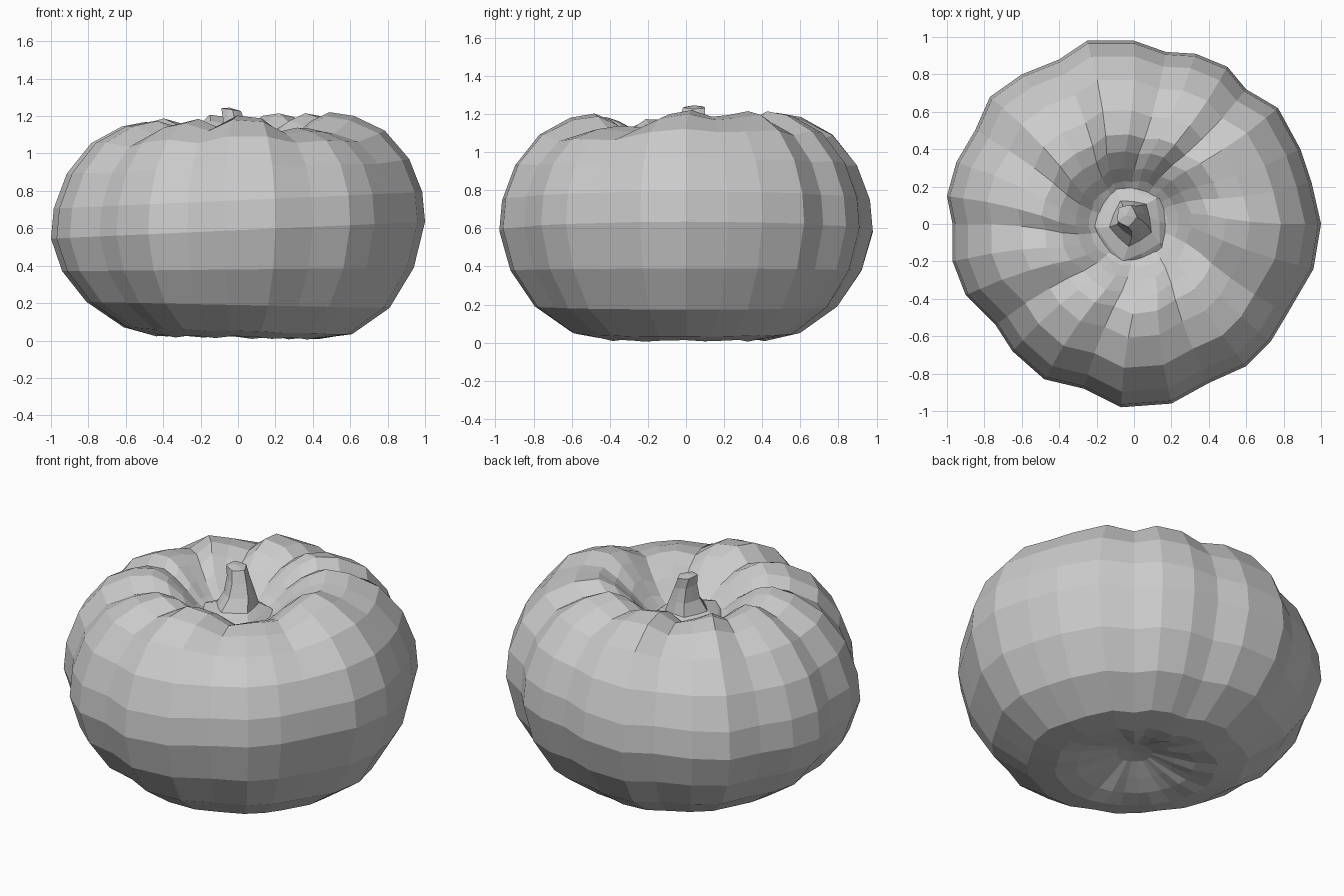
import bpy, bmesh, math
from mathutils import Vector

if "Cube" in bpy.data.objects:
    bpy.data.objects.remove(bpy.data.objects["Cube"])


def loft(name, rings, cap_start, cap_end):
    """Skin a list of equal-length rings with quads, and fan-close the ends."""
    bm = bmesh.new()
    rows = [[bm.verts.new(p) for p in ring] for ring in rings]
    n = len(rows[0])
    for a, b in zip(rows, rows[1:]):
        for i in range(n):
            j = (i + 1) % n
            bm.faces.new((a[i], a[j], b[j], b[i]))
    for row, tip in ((rows[0], cap_start), (rows[-1], cap_end)):
        if tip:
            c = bm.verts.new(tip)
            for i in range(n):
                bm.faces.new((row[i], row[(i + 1) % n], c))
    bmesh.ops.recalc_face_normals(bm, faces=bm.faces)
    mesh = bpy.data.meshes.new(name)
    bm.to_mesh(mesh)
    bm.free()
    obj = bpy.data.objects.new(name, mesh)
    bpy.context.collection.objects.link(obj)
    return obj


# Ribbed outline at the widest height, counter-clockwise from +x
outline = [(1, 0), (.95, .22), (.89, .4), (.77, .62), (.6, .72), (.5, .84),
           (.33, .91), (.17, .92), (0, .98), (-.25, .98), (-.4, .88),
           (-.6, .8), (-.77, .68), (-.85, .5), (-.95, .33), (-1, .15),
           (-.97, 0), (-.97, -.2), (-.9, -.38), (-.74, -.54), (-.65, -.68),
           (-.48, -.83), (-.27, -.88), (-.07, -.98), (.2, -.96), (.4, -.85),
           (.6, -.76), (.73, -.63), (.82, -.48), (.96, -.24)]
N = len(outline)
radius = [math.hypot(*p) for p in outline]
angle = [math.atan2(p[1], p[0]) for p in outline]
# Positive on a rib, negative in a groove
rib = [radius[i] - sum(radius[(i + k) % N] for k in range(-2, 3)) / 5 for i in range(N)]


def bump(a, centre, width):
    """Smooth bump around one compass direction, in degrees."""
    d = (math.degrees(a) - centre + 180) % 360 - 180
    return math.exp(-(d / width) ** 2)


# Body profile: radius fraction, height, rib depth, twist, sideways tilt, rim sag
profile = [(.10, .11, 0, 0, 0, 0), (.22, .07, .1, 0, 0, 0), (.33, .035, .2, 0, -.01, 0),
           (.45, .018, .2, 0, -.02, 0), (.61, .05, .1, 0, -.03, 0),
           (.81, .19, 0, 0, -.02, 0), (.94, .38, 0, 0, .01, 0),
           (1, .59, 0, 0, .045, 0), (.985, .75, 0, 0, .045, 0), (.915, .93, .2, 0, .045, .2),
           (.785, 1.085, .5, 0, .05, .6), (.62, 1.165, .9, .02, .06, 1),
           (.49, 1.185, 1.0, .06, .07, 1), (.40, 1.15, 1.0, .12, .06, .9),
           (.31, 1.08, .7, .18, .05, .5), (.24, 1.01, .4, .22, .03, .2),
           (.18, .97, .1, .25, 0, 0), (.12, .96, 0, .25, 0, 0)]
rings = []
for f, z, depth, twist, tilt, sag in profile:
    ring = []
    for i in range(N):
        a = angle[i] + twist
        r = radius[i] * f
        x, y = r * math.cos(a), r * math.sin(a)
        drop = sag * (.08 * bump(a, -42, 32) + .02 * bump(a, 25, 25))
        ring.append(Vector((x, y, max(0, z + tilt * x + depth * rib[i] - drop))))
    rings.append(ring)
loft("pumpkin_body", rings, (0, 0, .12), (0, 0, .96))

# Stem: flared at the base, leaning to the back left
stem = [(.21, .965, -.02, 0), (.17, .995, -.02, 0), (.11, 1.02, -.015, .01),
        (.08, 1.09, -.01, .025), (.06, 1.17, -.02, .035), (.052, 1.235, -.04, .045)]
stem_rings = []
for k, (r, z, cx, cy) in enumerate(stem):
    ring = []
    for i in range(10):
        a = math.tau * i / 10 + .1 * k
        rr = r * (1.08 if i % 2 else .92)
        ring.append(Vector((cx + rr * math.cos(a), cy + rr * math.sin(a) * 1.1,
                            z - .15 * rr * math.cos(a) * (k > 3))))
    stem_rings.append(ring)
loft("stem", stem_rings, None, (-.045, .045, 1.245))
